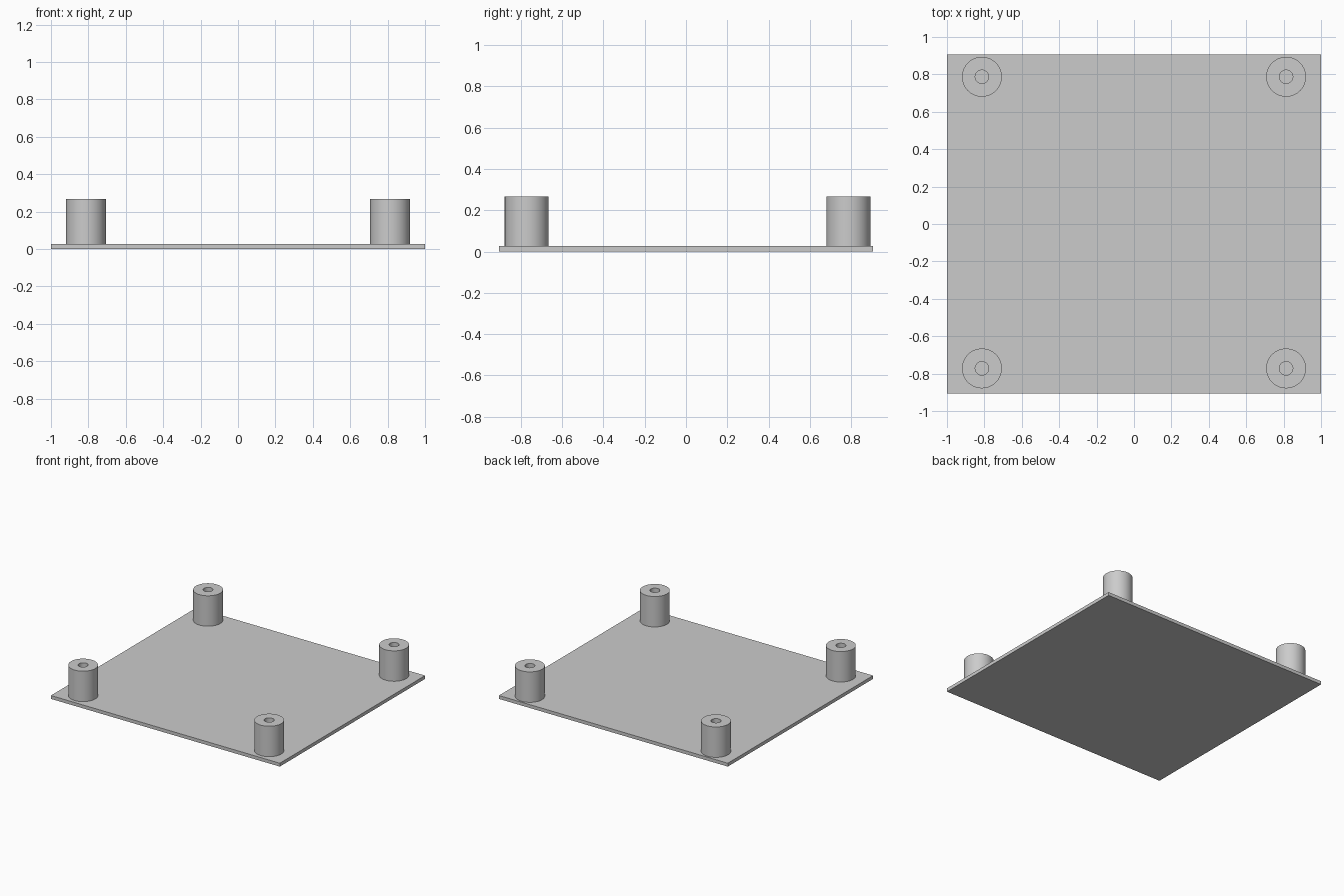
import bpy, bmesh
from math import radians, tau
from mathutils import Matrix

cube = bpy.data.objects.get("Cube")
if cube:
    bpy.data.objects.remove(cube, do_unlink=True)

WIDTH, DEPTH, THICK = 2.0, 1.813, 0.0267
HEIGHT, OUTER, HOLE = 0.267, 0.1065, 0.036
POST_X, BACK_Y, FRONT_Y = 0.813, 0.787, -0.772

# Single grey plastic
grey = bpy.data.materials.new("light_grey")
grey.use_nodes = True
colour = (0.6, 0.6, 0.6, 1)
grey.diffuse_color = colour
grey.node_tree.nodes["Principled BSDF"].inputs["Base Color"].default_value = colour


def add_object(name, bm, location):
    bmesh.ops.recalc_face_normals(bm, faces=bm.faces)
    mesh = bpy.data.meshes.new(name)
    bm.to_mesh(mesh)
    bm.free()
    mesh.materials.append(grey)
    obj = bpy.data.objects.new(name, mesh)
    obj.location = location
    bpy.context.collection.objects.link(obj)
    return obj


# Flat base plate
bm = bmesh.new()
bmesh.ops.create_cube(bm, size=1, matrix=Matrix.Diagonal((WIDTH, DEPTH, THICK, 1)))
add_object("base_plate", bm, (0, 0, THICK / 2))


# Hollow standoff: a wall section revolved about the post axis
def add_standoff(name, x, y):
    bm = bmesh.new()
    rise = HEIGHT - THICK
    section = [(HOLE, 0), (OUTER, 0), (OUTER, rise), (HOLE, rise)]
    verts = [bm.verts.new((r, 0, z)) for r, z in section]
    edges = [bm.edges.new((verts[i], verts[i - 1])) for i in range(len(verts))]
    bmesh.ops.spin(bm, geom=verts + edges, cent=(0, 0, 0), axis=(0, 0, 1),
                   angle=tau, steps=64, use_merge=True)
    bmesh.ops.remove_doubles(bm, verts=bm.verts, dist=0.0001)
    # The underside rests on the plate, so it needs no faces
    hidden = [f for f in bm.faces if all(v.co.z < 0.001 for v in f.verts)]
    bmesh.ops.delete(bm, geom=hidden, context="FACES")
    # Orient outward by hand, since the wall is open below
    obj = add_object(name, bm, (x, y, THICK))
    bpy.ops.object.select_all(action="DESELECT")
    obj.select_set(True)
    bpy.context.view_layer.objects.active = obj
    bpy.ops.object.shade_smooth_by_angle(angle=radians(30))


# One standoff near each corner
for row, y in (("front", FRONT_Y), ("back", BACK_Y)):
    for side, sign in (("left", 1), ("right", -1)):
        add_standoff(f"{row}_{side}_standoff", sign * POST_X, y)
